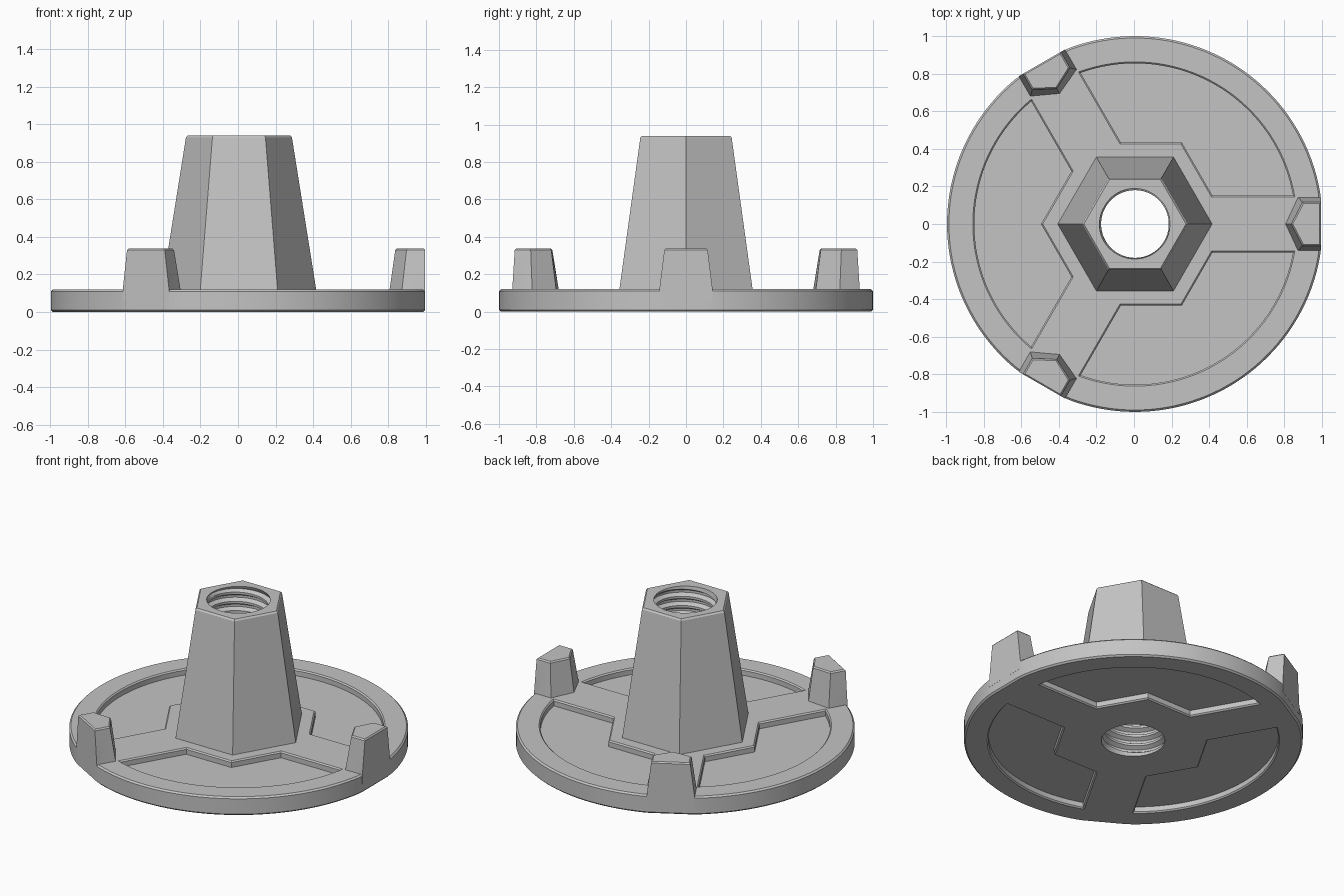
import bpy, bmesh, math

if "Cube" in bpy.data.objects:
    bpy.data.objects.remove(bpy.data.objects["Cube"])

TAU = 2 * math.pi
THIRDS = [0, TAU / 3, 2 * TAU / 3]
grey = bpy.data.materials.new("plain grey")
grey.diffuse_color = (0.55, 0.55, 0.55, 1)
grey.use_nodes = True
grey.node_tree.nodes["Principled BSDF"].inputs["Base Color"].default_value = grey.diffuse_color


def make_object(name, bm):
    bmesh.ops.recalc_face_normals(bm, faces=bm.faces)
    mesh = bpy.data.meshes.new(name)
    bm.to_mesh(mesh)
    bm.free()
    mesh.materials.append(grey)
    obj = bpy.data.objects.new(name, mesh)
    bpy.context.collection.objects.link(obj)
    return obj


def loft(name, levels, turn=0):
    """Closed solid from stacked outlines: [(z, [(x, y), ...]), ...]."""
    bm = bmesh.new()
    c, s = math.cos(turn), math.sin(turn)
    rings = [[bm.verts.new((x * c - y * s, x * s + y * c, z)) for x, y in pts]
             for z, pts in levels]
    n = len(rings[0])
    for a, b in zip(rings, rings[1:]):
        for i in range(n):
            j = (i + 1) % n
            bm.faces.new((a[i], a[j], b[j], b[i]))
    bm.faces.new(rings[0])
    bm.faces.new(rings[-1])
    return make_object(name, bm)


def combine(target, other, operation):
    mod = target.modifiers.new("combine", 'BOOLEAN')
    mod.object, mod.operation, mod.solver = other, operation, 'EXACT'
    bpy.context.view_layer.objects.active = target
    bpy.ops.object.modifier_apply(modifier=mod.name)
    bpy.data.objects.remove(other, do_unlink=True)


def disc_outline(r, flat):
    """Circle with three short flats where the pegs stand."""
    pts = []
    for i in range(144):
        x, y = r * math.cos(TAU * i / 144), r * math.sin(TAU * i / 144)
        for t in THIRDS:
            d = x * math.cos(t) + y * math.sin(t)
            if d > flat:
                x, y = x - (d - flat) * math.cos(t), y - (d - flat) * math.sin(t)
        pts.append((x, y))
    return pts


def pocket_outline(grow):
    """Recess between two spokes, the rim and the hexagonal hub."""
    r, w, h = 0.855 + grow, 0.152 - grow, 0.5 - grow * 1.155
    a0 = math.asin(w / r)
    a1 = TAU / 3 - a0
    pts = [(r * math.cos(a0 + (a1 - a0) * i / 36),
            r * math.sin(a0 + (a1 - a0) * i / 36)) for i in range(37)]
    bx, by = h - w / math.sqrt(3), w
    c, s = math.cos(TAU / 3), math.sin(TAU / 3)
    pts.append((bx * c + by * s, bx * s - by * c))
    pts.append((h / 2, h * math.sqrt(3) / 2))
    pts.append((bx, by))
    return pts


def hexagon(r):
    return [(r * math.cos(i * TAU / 6), r * math.sin(i * TAU / 6)) for i in range(6)]


def peg_outline(tip, shoulder, half, outer=0.9905):
    return [(tip, 0), (shoulder, -half), (outer, -half), (outer, half), (shoulder, half)]


# Base disc with chamfered rim
body = loft("threaded_base", [
    (0, disc_outline(0.99, 0.98)), (0.01, disc_outline(1, 0.99)),
    (0.11, disc_outline(1, 0.99)), (0.12, disc_outline(0.99, 0.98))])

# Pockets in the top and the underside
for t in THIRDS:
    combine(body, loft("pocket_top", [
        (0.08, pocket_outline(0)), (0.112, pocket_outline(0)),
        (0.12, pocket_outline(0.008)), (0.15, pocket_outline(0.008))], t), 'DIFFERENCE')
    combine(body, loft("pocket_bottom", [
        (-0.03, pocket_outline(0.008)), (0, pocket_outline(0.008)),
        (0.008, pocket_outline(0)), (0.04, pocket_outline(0))], t), 'DIFFERENCE')

# Tapered hexagonal column
combine(body, loft("column", [
    (0.06, hexagon(0.42)), (0.12, hexagon(0.411)),
    (0.93, hexagon(0.282)), (0.94, hexagon(0.272))]), 'UNION')

# Three pegs on the rim
for t in THIRDS:
    combine(body, loft("peg", [
        (0.06, peg_outline(0.802, 0.868, 0.142)),
        (0.12, peg_outline(0.802, 0.868, 0.142)),
        (0.33, peg_outline(0.832, 0.892, 0.116)),
        (0.338, peg_outline(0.84, 0.897, 0.108, 0.983))], t), 'UNION')

# Threaded bore: helical cutter whose thread fades out at both ends
PITCH, SEG, LOW, HIGH = 0.06, 72, -0.03, 0.97
PROFILE = [(0, 0.18), (0.25, 0.18), (0.5, 0.205), (0.75, 0.205)]
bm = bmesh.new()
rows = []
for k in range(-2, int((HIGH - LOW) / PITCH) + 3):
    for phase, radius in PROFILE:
        row = []
        for i in range(SEG + 1):
            a = TAU * i / SEG
            z = min(HIGH, max(LOW, LOW + PITCH * (k + phase + i / SEG)))
            fade = min(1, max(0, min(z, 0.94 - z) / 0.03))
            r = 0.187 + (radius - 0.187) * fade
            row.append(bm.verts.new((r * math.cos(a), r * math.sin(a), z)))
        rows.append(row)
for a, b in zip(rows, rows[1:]):
    for i in range(SEG):
        bm.faces.new((a[i], a[i + 1], b[i + 1], b[i]))
bmesh.ops.remove_doubles(bm, verts=bm.verts, dist=1e-5)
bmesh.ops.holes_fill(bm, edges=[e for e in bm.edges if e.is_boundary], sides=0)
combine(body, make_object("thread_cutter", bm), 'DIFFERENCE')

# Centre and shade
for v in body.data.vertices:
    v.co.x += 0.005
bpy.ops.object.select_all(action='DESELECT')
body.select_set(True)
bpy.context.view_layer.objects.active = body
bpy.ops.object.shade_smooth_by_angle(angle=math.radians(30))
